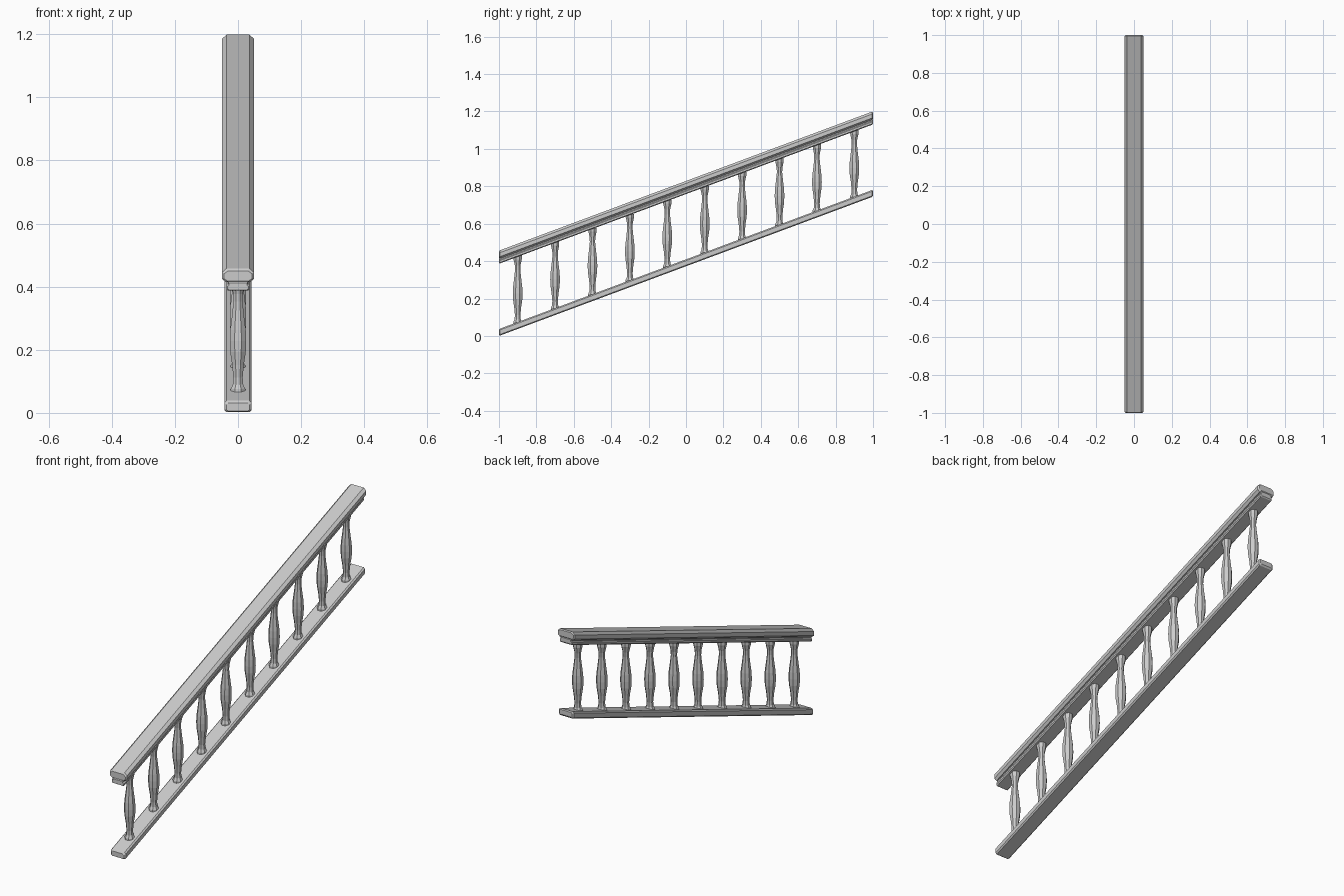
import bpy, bmesh, math

if "Cube" in bpy.data.objects:
    bpy.data.objects.remove(bpy.data.objects["Cube"])

SLOPE = 0.3725      # rise per unit of y
MID = 0.3725        # height of the underside at y = 0


def make_object(name, bm):
    bmesh.ops.recalc_face_normals(bm, faces=bm.faces)
    me = bpy.data.meshes.new(name)
    bm.to_mesh(me)
    bm.free()
    ob = bpy.data.objects.new(name, me)
    bpy.context.collection.objects.link(ob)
    return ob


def bridge(bm, rings):
    """Skin a list of vertex rings and cap both ends."""
    n = len(rings[0])
    for a, b in zip(rings, rings[1:]):
        for i in range(n):
            j = (i + 1) % n
            bm.faces.new((a[i], a[j], b[j], b[i]))
    bm.faces.new(rings[0])
    bm.faces.new(rings[-1][::-1])


def sloped_rail(name, half, inset=0.006):
    """Mirror a half profile (x, z), sweep it up the slope, chamfer the ends."""
    section = half + [(-x, z) for x, z in reversed(half)]
    zs = [z for _, z in half]
    zc, hz = (min(zs) + max(zs)) / 2, (max(zs) - min(zs)) / 2
    wide = max(x for x, _ in half)
    bm = bmesh.new()
    rings = []
    for y, d in ((-1, inset), (-1 + inset, 0), (1 - inset, 0), (1, inset)):
        sx, sz = 1 - d / wide, 1 - d / hz
        rings.append([bm.verts.new((x * sx, y, MID + SLOPE * y + zc + (z - zc) * sz))
                      for x, z in section])
    bridge(bm, rings)
    return make_object(name, bm)


# Bottom rail: flat chamfered board
sloped_rail("bottom_rail", [(0.036, 0.0), (0.043, 0.006), (0.043, 0.03), (0.036, 0.037)])

# Handrail: wide chamfered cap and narrower moulding beneath it
sloped_rail("handrail_cap", [(0.038, 0.412), (0.05, 0.422), (0.05, 0.443), (0.036, 0.456)])
sloped_rail("handrail_moulding", [(0.032, 0.386), (0.037, 0.391), (0.037, 0.401),
                                  (0.032, 0.406), (0.032, 0.416)], 0.004)

# Balusters: eight-sided turned posts, height measured from the rail line
PROFILE = [(0.025, 0.028), (0.025, 0.038), (0.018, 0.052), (0.016, 0.075), (0.020, 0.115),
           (0.0265, 0.155), (0.028, 0.19), (0.0265, 0.225), (0.020, 0.275),
           (0.0155, 0.315), (0.0165, 0.34), (0.022, 0.365), (0.024, 0.372), (0.024, 0.392)]
for k in range(10):
    y0 = -0.9 + 0.2 * k
    bm = bmesh.new()
    rings = []
    for r, h in PROFILE:
        ring = []
        for s in range(8):
            a = math.pi / 8 + s * math.pi / 4
            ring.append(bm.verts.new((r * math.cos(a), y0 + r * math.sin(a),
                                      MID + SLOPE * y0 + h)))
        rings.append(ring)
    bridge(bm, rings)
    make_object(f"baluster_{k + 1}", bm)
